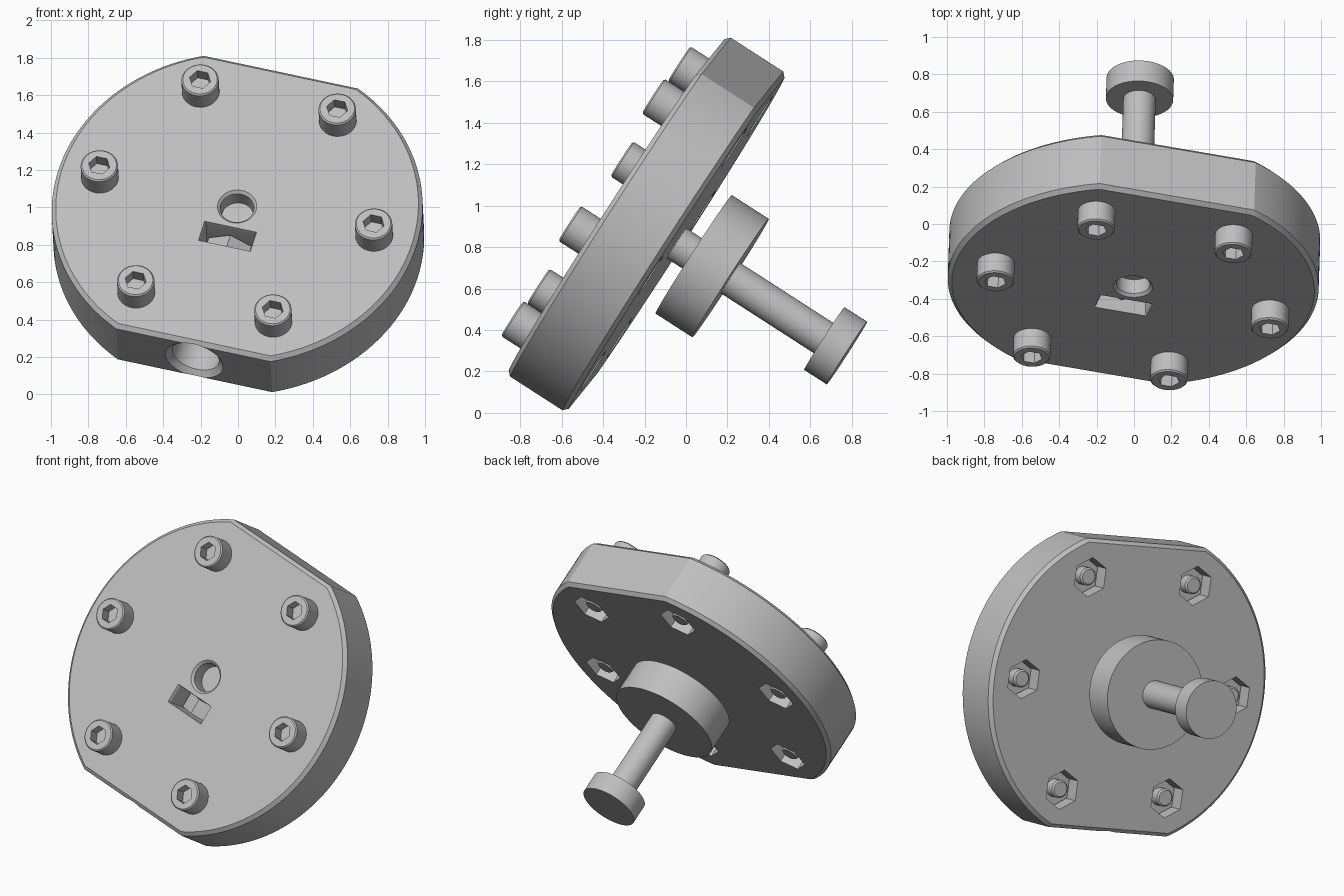
import bpy, bmesh, math
from mathutils import Matrix, Vector

cube = bpy.data.objects.get("Cube")
if cube:
    bpy.data.objects.remove(cube)

# One plain grey for everything
grey = bpy.data.materials.new("machined grey")
grey.use_nodes = True
colour = (0.52, 0.52, 0.52, 1)
grey.diffuse_color = colour
grey.node_tree.nodes["Principled BSDF"].inputs["Base Color"].default_value = colour

# Tilted frame: local z points out of the plate's front face, local y towards the upper flat
n = Vector((-0.029, -0.841, 0.542)).normalized()
u = Vector((0.965, -0.165, -0.205))
u = (u - n * u.dot(n)).normalized()
v = n.cross(u)
tilt = Matrix((u, v, n)).transposed().to_4x4()
tilt.translation = (-0.005, -0.335, 1.005)

RADIUS, FLAT, THICK, CHAMFER = 0.992, 0.895, 0.345, 0.022
parts = []


def add(name, bm):
    bmesh.ops.recalc_face_normals(bm, faces=bm.faces)
    mesh = bpy.data.meshes.new(name)
    bm.to_mesh(mesh)
    bm.free()
    mesh.materials.append(grey)
    ob = bpy.data.objects.new(name, mesh)
    bpy.context.collection.objects.link(ob)
    parts.append(ob)
    return ob


def turned(name, profile, sides=64, at=(0, 0, 0), spin=0, along_y=False, stretch=(1, 1)):
    """Solid of stacked rings; profile is (radius, height) pairs."""
    bm = bmesh.new()
    rings = []
    for r, h in profile:
        angles = [spin + math.tau * i / sides for i in range(sides)]
        rings.append([bm.verts.new((r * stretch[0] * math.cos(a), r * stretch[1] * math.sin(a), h))
                      for a in angles])
    for a, b in zip(rings, rings[1:]):
        for i in range(sides):
            j = (i + 1) % sides
            bm.faces.new((a[i], a[j], b[j], b[i]))
    bm.faces.new(rings[0][::-1])
    bm.faces.new(rings[-1])
    if along_y:
        bm.transform(Matrix.Rotation(math.pi / 2, 4, 'X'))  # height runs towards -y
    bm.transform(Matrix.Translation(at))
    return add(name, bm)


def cut(ob, cutters):
    for c in cutters:
        c.hide_render = True
        mod = ob.modifiers.new("cut", 'BOOLEAN')
        mod.operation, mod.solver, mod.object = 'DIFFERENCE', 'EXACT', c
    graph = bpy.context.evaluated_depsgraph_get()
    mesh = bpy.data.meshes.new_from_object(ob.evaluated_get(graph))
    ob.modifiers.clear()
    ob.data = mesh
    for c in cutters:
        parts.remove(c)
        bpy.data.objects.remove(c)


# Plate: disc with two flats and chamfered rims
bm = bmesh.new()
bmesh.ops.create_cone(bm, cap_ends=True, segments=128, radius1=RADIUS, radius2=RADIUS, depth=THICK,
                      matrix=Matrix.Translation((0, 0, -THICK / 2)))
for side in (1, -1):
    res = bmesh.ops.bisect_plane(bm, geom=bm.verts[:] + bm.edges[:] + bm.faces[:],
                                 plane_co=(0, side * FLAT, 0), plane_no=(0, side, 0), clear_outer=True)
    edges = [e for e in res["geom_cut"] if isinstance(e, bmesh.types.BMEdge)]
    bmesh.ops.contextual_create(bm, geom=edges)
bmesh.ops.recalc_face_normals(bm, faces=bm.faces)
rims = [e for e in bm.edges if abs(e.verts[0].co.z - e.verts[1].co.z) < 1e-5]
bmesh.ops.bevel(bm, geom=rims, offset=CHAMFER, segments=1, affect='EDGES')
plate = add("plate", bm)

bolt_spots = [(0.76 * math.cos(math.radians(a)), 0.76 * math.sin(math.radians(a))) for a in range(0, 360, 60)]

# Openings: centre bore, nut slot, side bore and hex pockets on the back
s = math.sqrt(0.5)
slot = [(1 / s * r, h) for r, h in ((0.5, -0.3), (0.5, -0.015), (0.56, 0.015))]
cutters = [
    turned("bore_cutter", [(0.09, -0.5), (0.09, -0.015), (0.12, 0.015)]),
    turned("slot_cutter", slot, 4, (0, -0.195, 0), math.pi / 4, stretch=(0.272, 0.118)),
    turned("side_bore_cutter", [(0.13, -0.4), (0.13, -0.03), (0.17, 0.01)],
           at=(0, -FLAT, -THICK / 2), along_y=True),
]
for x, y in bolt_spots:
    cutters.append(turned("pocket_cutter", [(0.122, -THICK - 0.02), (0.122, -THICK + 0.12)],
                          6, (x, y, 0), math.pi / 2))
cut(plate, cutters)

# Socket head bolts, with their ends showing in the back pockets
for x, y in bolt_spots:
    head = turned("bolt_head", [(0.1, -0.005), (0.1, 0.112), (0.092, 0.12)], 48, (x, y, 0))
    cut(head, [turned("socket_cutter", [(0.058, 0.05), (0.058, 0.14)], 6, (x, y, 0))])
    turned("bolt_end", [(0.056, -THICK + 0.13), (0.056, -THICK + 0.028), (0.046, -THICK + 0.018)], 32, (x, y, 0))
    nut = turned("bolt_nut", [(0.115, -THICK + 0.125), (0.115, -THICK + 0.09)], 6, (x, y, 0), math.pi / 2)

# Captive nut in the slot and the clamping screw in the side bore
turned("captive_nut", [(0.14, -0.05), (0.14, 0.05)], 6, (0, -0.195, -0.205), math.pi / 2, True)
screw = turned("clamp_screw", [(0.06, -0.4), (0.06, -0.27), (0.115, -0.27), (0.115, -0.17)], 48,
               (0, -FLAT, -THICK / 2), along_y=True)
cut(screw, [turned("socket_cutter", [(0.06, -0.23), (0.06, -0.1)], 6, (0, -FLAT, -THICK / 2), along_y=True)])

# Shaft with collar and end knob behind the plate
turned("shaft", [(0.087, -0.1), (0.087, -1.2)])
turned("collar", [(0.34, -0.443), (0.34, -0.655)], 96)
turned("end_knob", [(0.18, -1.193), (0.18, -1.323)], 64)

# Tilt everything and smooth the round surfaces
bpy.ops.object.select_all(action='DESELECT')
for ob in parts:
    ob.matrix_world = tilt
    ob.select_set(True)
bpy.context.view_layer.objects.active = plate
bpy.ops.object.shade_smooth_by_angle(angle=math.radians(25))
